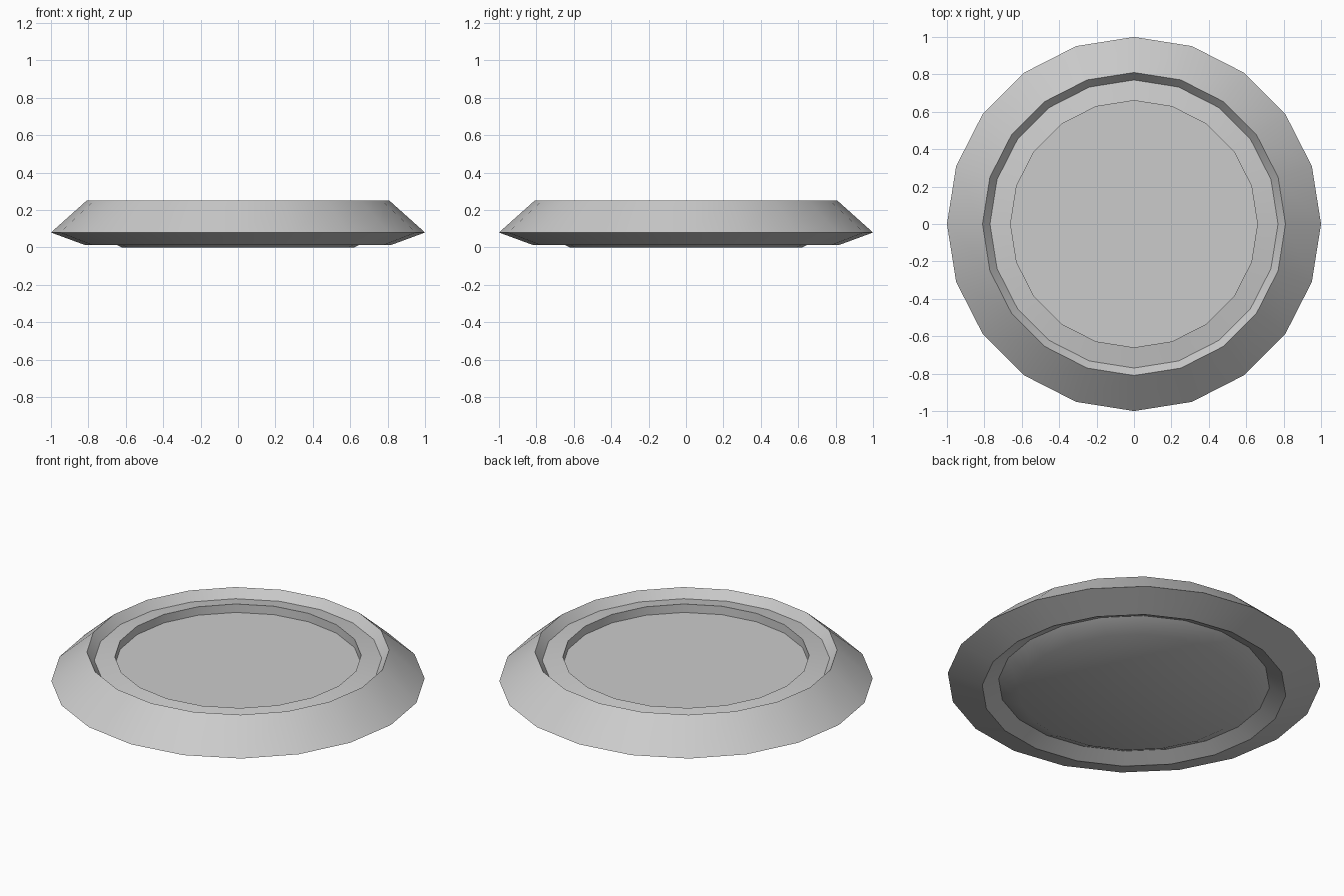
import bpy, bmesh
from math import sin, cos, tau, radians

if "Cube" in bpy.data.objects:
    bpy.data.objects.remove(bpy.data.objects["Cube"])

SIDES = 20


def lathe(name, profile):
    """Revolve an (r, z) profile around z and cap both ends flat."""
    bm = bmesh.new()
    rings = []
    for r, z in profile:
        rings.append([bm.verts.new((r * cos(tau * i / SIDES), r * sin(tau * i / SIDES), z))
                      for i in range(SIDES)])
    for a, b in zip(rings, rings[1:]):
        for i in range(SIDES):
            j = (i + 1) % SIDES
            bm.faces.new((a[i], a[j], b[j], b[i]))
    bm.faces.new(rings[0][::-1])
    bm.faces.new(rings[-1])
    bmesh.ops.recalc_face_normals(bm, faces=bm.faces[:])
    mesh = bpy.data.meshes.new(name)
    bm.to_mesh(mesh)
    bm.free()
    obj = bpy.data.objects.new(name, mesh)
    bpy.context.collection.objects.link(obj)
    bpy.ops.object.select_all(action='DESELECT')
    obj.select_set(True)
    bpy.context.view_layer.objects.active = obj
    bpy.ops.object.shade_smooth_by_angle(angle=radians(30))
    return obj


# Round dish: raised base, underside groove, sharp bevelled rim, inner groove, sunken floor
lathe("round_dish", [
    (0.62, 0.0), (0.727, 0.055),    # base disc and its sloped side
    (0.815, 0.012),                 # underside groove wall
    (1.0, 0.08), (0.81, 0.25),      # outer rim
    (0.77, 0.20),                   # inner groove wall
    (0.66, 0.22), (0.66, 0.17),     # inner ledge and floor
])
